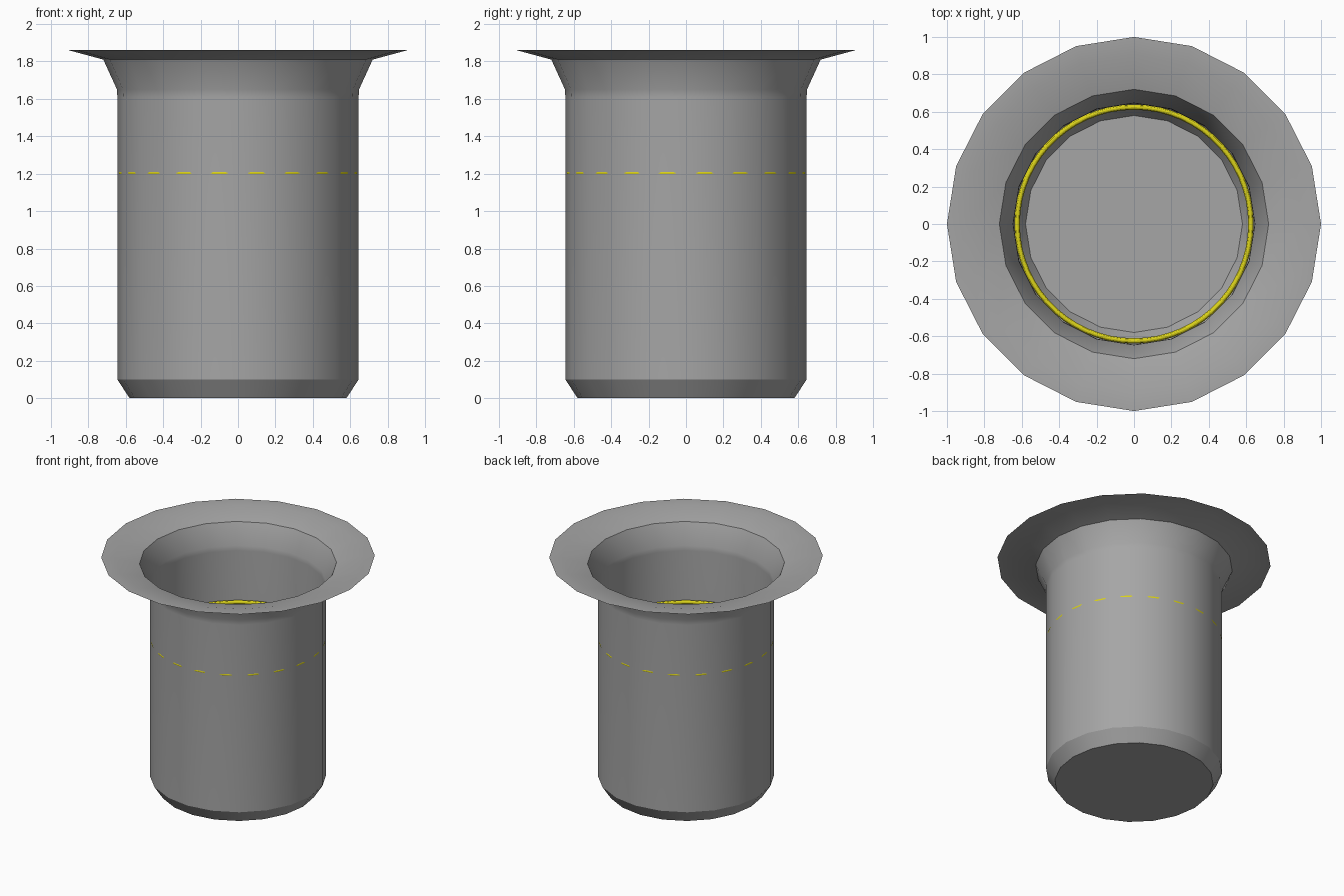
import bpy, bmesh
from math import cos, sin, tau, radians

cube = bpy.data.objects.get("Cube")
if cube:
    bpy.data.objects.remove(cube)


def material(name, rgb):
    mat = bpy.data.materials.new(name)
    mat.use_nodes = True
    mat.diffuse_color = (*rgb, 1)
    mat.node_tree.nodes["Principled BSDF"].inputs["Base Color"].default_value = (*rgb, 1)
    return mat


def add_object(name, bm, mat):
    mesh = bpy.data.meshes.new(name)
    bm.to_mesh(mesh)
    bm.free()
    mesh.materials.append(mat)
    obj = bpy.data.objects.new(name, mesh)
    bpy.context.collection.objects.link(obj)
    bpy.ops.object.select_all(action='DESELECT')
    obj.select_set(True)
    bpy.context.view_layer.objects.active = obj
    bpy.ops.object.shade_smooth_by_angle(angle=radians(30))
    return obj


def ring(bm, radius, z, sides):
    return [bm.verts.new((radius * cos(tau * i / sides),
                          radius * sin(tau * i / sides), z)) for i in range(sides)]


def bridge(bm, lower, upper):
    n = len(lower)
    for i in range(n):
        j = (i + 1) % n
        bm.faces.new((lower[i], lower[j], upper[j], upper[i]))


grey = material("grey", (0.38, 0.38, 0.38))
yellow = material("yellow", (0.72, 0.66, 0.01))

# Thin-walled cup: chamfered base, straight wall, flare and flat-edged rim
profile = [(0.58, 0), (0.645, 0.1), (0.645, 1.61), (0.647, 1.65),
           (0.72, 1.81), (0.905, 1.86), (1.0, 1.862)]
bm = bmesh.new()
rings = [ring(bm, r, z, 20) for r, z in profile]
for lower, upper in zip(rings, rings[1:]):
    bridge(bm, lower, upper)
bm.faces.new(rings[0][::-1])
add_object("cup", bm, grey)

# Fill-line ring that just breaks through the middle of each wall facet
bm = bmesh.new()
tube = [ring(bm, 0.625 + 0.0145 * cos(tau * k / 12),
             1.203 + 0.0145 * sin(tau * k / 12), 60) for k in range(12)]
for k in range(12):
    bridge(bm, tube[k], tube[(k + 1) % 12])
line = add_object("fill_line", bm, yellow)
line.data.shade_smooth()
